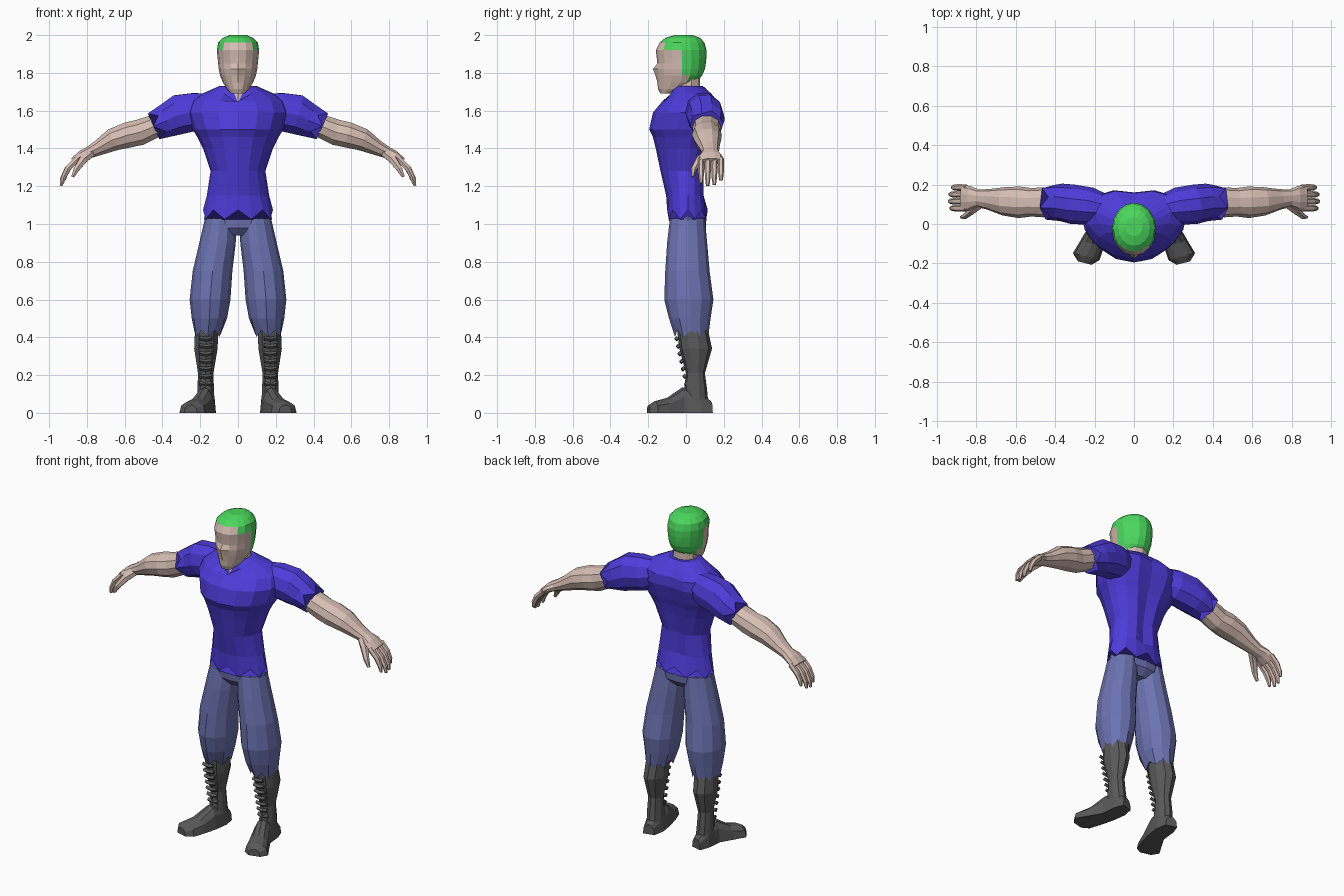
import bpy
import bmesh
from math import sin, cos, pi
from mathutils import Vector

default_cube = bpy.data.objects.get("Cube")
if default_cube:
    bpy.data.objects.remove(default_cube, do_unlink=True)


def make_material(name, colour):
    material = bpy.data.materials.new(name)
    material.use_nodes = True
    material.diffuse_color = (*colour, 1)
    material.node_tree.nodes["Principled BSDF"].inputs["Base Color"].default_value = (*colour, 1)
    return material


skin = make_material("skin", (.67, .51, .45))
hair = make_material("green_hair", (.07, .68, .11))
blue = make_material("blue_shirt", (.075, .045, .70))
denim = make_material("denim", (.15, .17, .44))
leather = make_material("dark_leather", (.10, .10, .10))


def build(name, rings, materials, side=1, rule=None):
    """Bridge a list of point rings into a closed flat-shaded body."""
    bm = bmesh.new()
    loops = [[bm.verts.new((p.x * side, p.y, p.z)) for p in ring] for ring in rings]
    for low, high in zip(loops, loops[1:]):
        for i in range(len(low)):
            j = (i + 1) % len(low)
            bm.faces.new((low[i], low[j], high[j], high[i]))
    bm.faces.new(loops[0])
    bm.faces.new(loops[-1])
    bmesh.ops.recalc_face_normals(bm, faces=bm.faces)
    if rule:
        for face in bm.faces:
            face.material_index = rule(face.calc_center_median())
    mesh = bpy.data.meshes.new(name)
    bm.to_mesh(mesh)
    bm.free()
    for material in materials:
        mesh.materials.append(material)
    obj = bpy.data.objects.new(name, mesh)
    bpy.context.collection.objects.link(obj)
    return obj


def stack(levels, count):
    """Horizontal rings from (z, left x, right x, front y, side y, back y)."""
    rings = []
    for z, x0, x1, front, middle, back in levels:
        ring = []
        for i in range(count):
            a = 2 * pi * i / count
            depth = (middle - front) if cos(a) > 0 else (back - middle)
            ring.append(Vector(((x0 + x1) / 2 + (x1 - x0) / 2 * sin(a),
                                middle - depth * cos(a), z)))
        rings.append(ring)
    return rings


def centred(levels, count):
    """Symmetric rings from (z, half width, front y, side y, back y)."""
    return stack([(z, -w, w, f, m, b) for z, w, f, m, b in levels], count)


def tube(path, count):
    """Rings across a path of (x, y, z, y radius, cross radius)."""
    points = [Vector(p[:3]) for p in path]
    rings = []
    for k, (point, stop) in enumerate(zip(points, path)):
        along = points[min(k + 1, len(points) - 1)] - points[max(k - 1, 0)]
        u = Vector((0, 1, 0))
        u = (u - along * (u.dot(along) / along.length_squared)).normalized()
        v = along.normalized().cross(u)
        rings.append([point + u * stop[3] * cos(2 * pi * i / count)
                      + v * stop[4] * sin(2 * pi * i / count) for i in range(count)])
    return rings


def zigzag(ring, offset):
    """Give a cloth hem an uneven edge."""
    for i, point in enumerate(ring):
        point += offset if i % 2 else -offset


# Shirt body, with a spine groove, jagged hem and dipped neckline
torso = centred([
    (1.05, .185, -.10, .01, .115), (1.15, .165, -.105, .01, .10),
    (1.28, .145, -.135, .01, .10), (1.40, .185, -.16, .02, .125),
    (1.46, .215, -.175, .03, .14), (1.50, .24, -.195, .04, .155),
    (1.59, .27, -.175, .06, .18), (1.65, .25, -.125, .07, .175),
    (1.69, .19, -.09, .06, .14), (1.73, .10, -.065, .02, .09)], 16)
zigzag(torso[0], Vector((0, 0, -.025)))
for ring in torso[1:-1]:
    ring[8].y -= .02
torso[-1][0] += Vector((0, -.015, -.06))
torso[-2][0].z -= .05
build("shirt_body", torso, [blue])

# Trouser seat
build("trouser_seat", centred([
    (.94, .07, -.05, .01, .07), (.98, .17, -.085, .01, .105),
    (1.03, .18, -.09, .01, .108), (1.09, .165, -.085, .01, .09)], 16), [denim])

# Neck
build("neck", centred([
    (1.64, .075, -.09, .0, .06), (1.70, .075, -.08, .01, .075),
    (1.79, .07, -.06, .01, .075)], 10), [skin])


# Head, with hair chosen by position
def hair_rule(c):
    crown = c.z > 1.968 or (c.z > 1.91 and c.y > -.10)
    return int(crown or (c.z > 1.74 and c.y > 0))


head = centred([
    (1.69, .035, -.135, -.11, -.07), (1.715, .06, -.148, -.06, -.0),
    (1.75, .08, -.152, -.03, .055), (1.785, .095, -.155, -.02, .085),
    (1.82, .102, -.158, -.02, .10), (1.85, .105, -.152, -.02, .105),
    (1.88, .108, -.155, -.02, .108), (1.92, .112, -.16, -.025, .108),
    (1.96, .105, -.14, -.025, .098), (1.985, .08, -.11, -.02, .075),
    (2.0, .045, -.06, -.015, .035)], 16)
head[4][0].y -= .017
head[3][0].y -= .006
build("head", head, [skin, hair], rule=hair_rule)

for side, word in ((1, "left"), (-1, "right")):
    # Sleeve and shoulder
    sleeve = tube([
        (.10, .07, 1.62, .06, .07), (.22, .09, 1.595, .095, .105),
        (.31, .10, 1.58, .10, .11), (.37, .11, 1.55, .095, .095),
        (.425, .11, 1.525, .088, .078)], 10)
    zigzag(sleeve[-1], Vector((.022, 0, -.008)))
    build(word + "_sleeve", sleeve, [blue], side)

    # Bare arm and palm
    build(word + "_arm", tube([
        (.38, .11, 1.54, .07, .06), (.46, .11, 1.51, .076, .066),
        (.52, .11, 1.485, .072, .072), (.58, .11, 1.472, .08, .071),
        (.66, .115, 1.447, .072, .063), (.74, .125, 1.402, .052, .042),
        (.79, .13, 1.378, .045, .033), (.83, .13, 1.36, .062, .028),
        (.87, .132, 1.33, .066, .022)], 10), [skin], side)

    # Fingers and thumb
    for finger, y, reach in (("index", .08, .9), ("middle", .115, 1),
                             ("ring", .15, .96), ("little", .185, .8)):
        build(f"{word}_{finger}_finger", tube([
            (.85, y, 1.345, .016, .018),
            (.85 + .055 * reach, y, 1.345 - .055 * reach, .017, .017),
            (.85 + .08 * reach, y, 1.345 - .105 * reach, .014, .014),
            (.85 + .087 * reach, y, 1.345 - .143 * reach, .009, .008)], 6), [skin], side)
    build(word + "_thumb", tube([
        (.77, .11, 1.38, .025, .022), (.82, .07, 1.34, .022, .024),
        (.855, .04, 1.29, .016, .017), (.875, .035, 1.25, .008, .009)], 6), [skin], side)

    # Baggy trouser leg gathered above the boot
    leg = stack([
        (.42, .088, .232, -.058, .03, .118), (.50, .058, .245, -.09, .02, .13),
        (.60, .04, .256, -.115, .02, .145), (.75, .03, .24, -.11, .01, .125),
        (.90, .012, .205, -.10, .01, .112), (1.03, .01, .175, -.085, .01, .10)], 12)
    zigzag(leg[0], Vector((0, 0, .018)))
    build(word + "_trouser_leg", leg, [denim], side)

    # Boot shaft
    build(word + "_boot_shaft", stack([
        (.03, .12, .215, -.01, .06, .12), (.12, .125, .217, -.01, .05, .112),
        (.21, .128, .214, .0, .05, .10), (.34, .105, .235, -.035, .04, .138),
        (.46, .10, .23, -.05, .03, .112)], 10), [leather], side)

    # Boot foot, turned outwards with a flat sole
    across = Vector((.97, .25, 0))
    foot = []
    for x, y, half, height in ((.163, .133, .035, .06), (.167, .07, .052, .12),
                               (.178, -.02, .05, .135), (.212, -.10, .062, .08),
                               (.242, -.165, .07, .062), (.25, -.198, .035, .042)):
        foot.append([Vector((x, y, 0)) + across * half * cos(a)
                     + Vector((0, 0, height * max(0, sin(a)) ** .7))
                     for a in [2 * pi * i / 12 for i in range(12)]])
    build(word + "_boot_foot", foot, [leather], side)

    # Row of laces up the front of the shaft
    for step in range(7):
        z = .15 + step * .04
        y = .002 - step * .0085
        lace = [[Vector((x, y + .012 * cos(a), z + .012 * sin(a) + lift))
                 for a in [2 * pi * i / 4 for i in range(4)]]
                for x, lift in ((.138, .006), (.17, 0), (.205, .006))]
        build(f"{word}_lace_{step}", lace, [leather], side)
